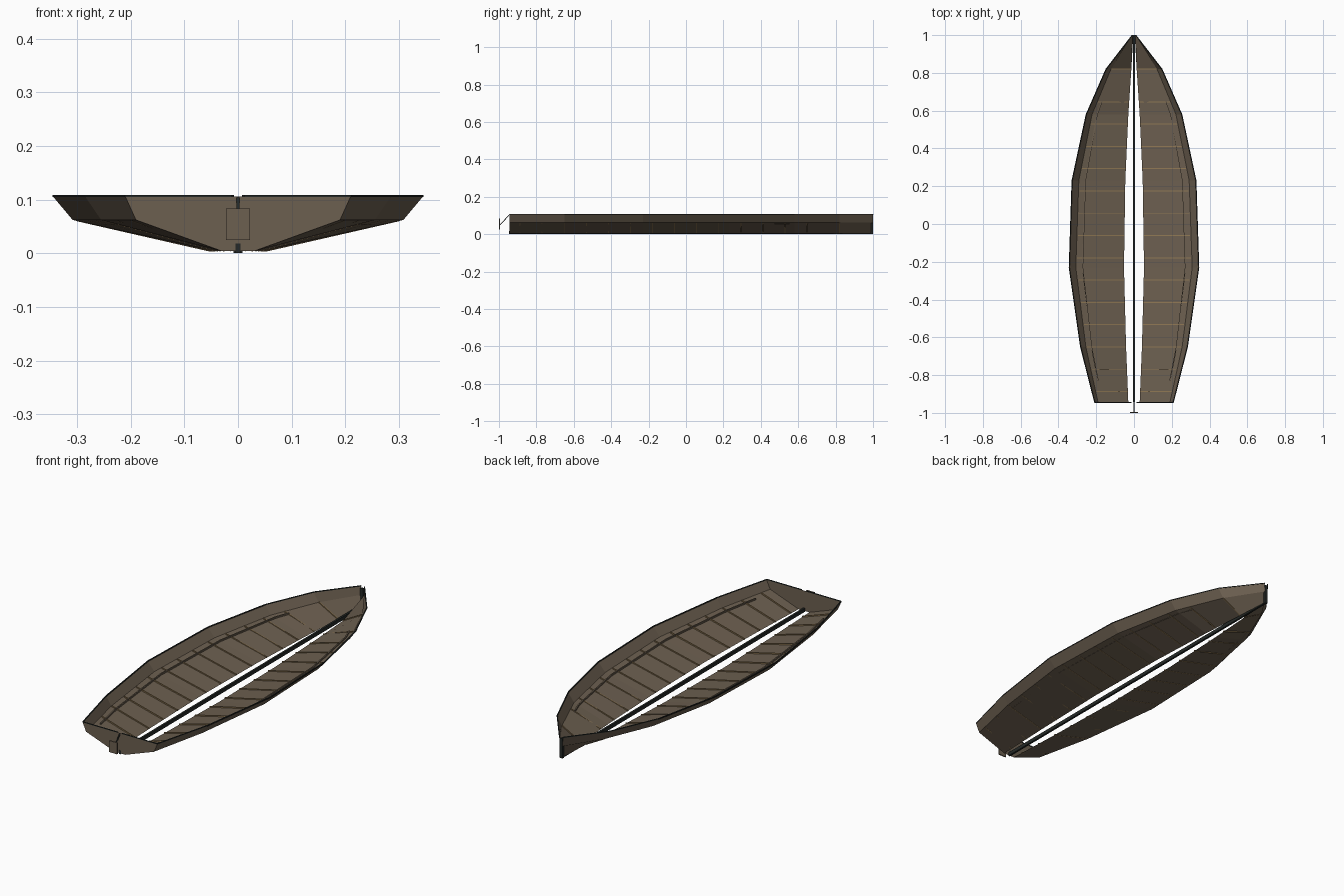
import bpy
from mathutils import Vector

cube = bpy.data.objects.get("Cube")
if cube:
    bpy.data.objects.remove(cube)


def material(name, rgb):
    m = bpy.data.materials.new(name)
    m.use_nodes = True
    m.diffuse_color = (*rgb, 1)
    m.node_tree.nodes["Principled BSDF"].inputs["Base Color"].default_value = (*rgb, 1)
    return m


WOOD = material("weathered_brown_wood", (0.15, 0.115, 0.08))
TAN = material("tan_rib_wood", (0.28, 0.19, 0.09))
DARK = material("dark_trim", (0.018, 0.022, 0.02))

GUNWALE_Z, CHINE_Z, FLOOR_Z = 0.106, 0.062, 0.004

# Hull stations: y, gunwale half width, chine half width, centre slot half width
STATIONS = [
    (-0.945, 0.21, 0.19, 0.03),
    (-0.65, 0.285, 0.255, 0.042),
    (-0.23, 0.345, 0.308, 0.053),
    (0.23, 0.33, 0.292, 0.046),
    (0.58, 0.255, 0.222, 0.03),
    (0.82, 0.15, 0.122, 0.014),
    (1.0, 0.011, 0.007, 0.004),
]


def section(y):
    """Half widths of gunwale, chine and slot at any y."""
    for a, b in zip(STATIONS, STATIONS[1:]):
        if y <= b[0]:
            t = (y - a[0]) / (b[0] - a[0])
            return [p + (q - p) * t for p, q in zip(a[1:], b[1:])]
    return STATIONS[-1][1:]


def floor_point(y, t, lift=0.0):
    """Point on the sloping floor, t running from slot to chine."""
    _, chine, slot = section(y)
    return Vector((slot + (chine - slot) * t, y, FLOOR_Z + (CHINE_Z - FLOOR_Z) * t + lift))


def add_mesh(name, verts, faces, mat):
    me = bpy.data.meshes.new(name)
    me.from_pydata([tuple(v) for v in verts], [], faces)
    me.materials.append(mat)
    ob = bpy.data.objects.new(name, me)
    bpy.context.collection.objects.link(ob)
    return ob


def mirror_x(ob):
    ob.modifiers.new("Mirror", "MIRROR").use_mirror_merge = False
    return ob


def beam(name, points, width, height, mat):
    """Rectangular bar swept along a path, upright in section."""
    points = [Vector(p) for p in points]
    verts, faces = [], []
    for i, p in enumerate(points):
        d = points[min(i + 1, len(points) - 1)] - points[max(i - 1, 0)]
        side = Vector((d.y, -d.x, 0)).normalized() * width / 2
        up = Vector((0, 0, height / 2))
        verts += [p - side - up, p + side - up, p + side + up, p - side + up]
    for i in range(len(points) - 1):
        for k in range(4):
            n = (k + 1) % 4
            faces.append((4 * i + k, 4 * i + n, 4 * i + 4 + n, 4 * i + 4 + k))
    end = 4 * (len(points) - 1)
    faces += [(3, 2, 1, 0), (end, end + 1, end + 2, end + 3)]
    return add_mesh(name, verts, faces, mat)


def box(name, centre, size, mat):
    x, y, z = centre
    half = size[1] / 2
    return beam(name, [(x, y - half, z), (x, y + half, z)], size[0], size[2], mat)


# Hull sides and floor, one half mirrored across the slot
verts, faces = [], []
for y, gunwale, chine, slot in STATIONS:
    verts += [(slot, y, FLOOR_Z), (chine, y, CHINE_Z), (gunwale, y, GUNWALE_Z)]
for i in range(len(STATIONS) - 1):
    for k in range(2):
        a = 3 * i + k
        faces.append((a, a + 3, a + 4, a + 1))
mirror_x(add_mesh("hull_shell", verts, faces, WOOD))

# Transom closing the stern
y0, gun0, chine0, slot0 = STATIONS[0]
outline = [(slot0, FLOOR_Z), (chine0, CHINE_Z), (gun0, GUNWALE_Z)]
outline += [(-x, z) for x, z in reversed(outline)]
add_mesh("transom", [(x, y0, z) for x, z in outline], [tuple(range(6))], WOOD)

# Gunwale rail, with a small gap at the middle of the stern
mirror_x(beam("gunwale_rail", [(g - 0.002, y, 0.107) for y, g, _, _ in STATIONS],
              0.005, 0.004, DARK))
mirror_x(beam("transom_rail", [(0.012, y0, 0.107), (gun0, y0, 0.107)], 0.004, 0.004, DARK))

# Floor ribs
for i in range(15):
    y = 0.765 - 0.118 * i if i else 0.82
    mirror_x(beam(f"floor_rib_{i + 1}", [floor_point(y, 0.0, 0.002), floor_point(y, 0.98, 0.002)],
                  0.005, 0.006, TAN))

# Stringers along the floor, inside the chine
path = [-0.83, -0.65, -0.23, 0.23, 0.58, 0.65]
mirror_x(beam("floor_stringer", [floor_point(y, 0.86, 0.004) for y in path], 0.006, 0.008, WOOD))

# Keel and stem
box("keel", (0, 0.027, 0.009), (0.01, 1.945, 0.018), DARK)
box("bow_stem", (0, 0.995, 0.05), (0.016, 0.01, 0.1), DARK)

# Stern bracket: sloping strut and upright plate
beam("stern_strut", [(0, -0.947, 0.101), (0, -0.994, 0.05)], 0.005, 0.006, DARK)
box("stern_plate", (0, -0.997, 0.054), (0.044, 0.006, 0.058), WOOD)
